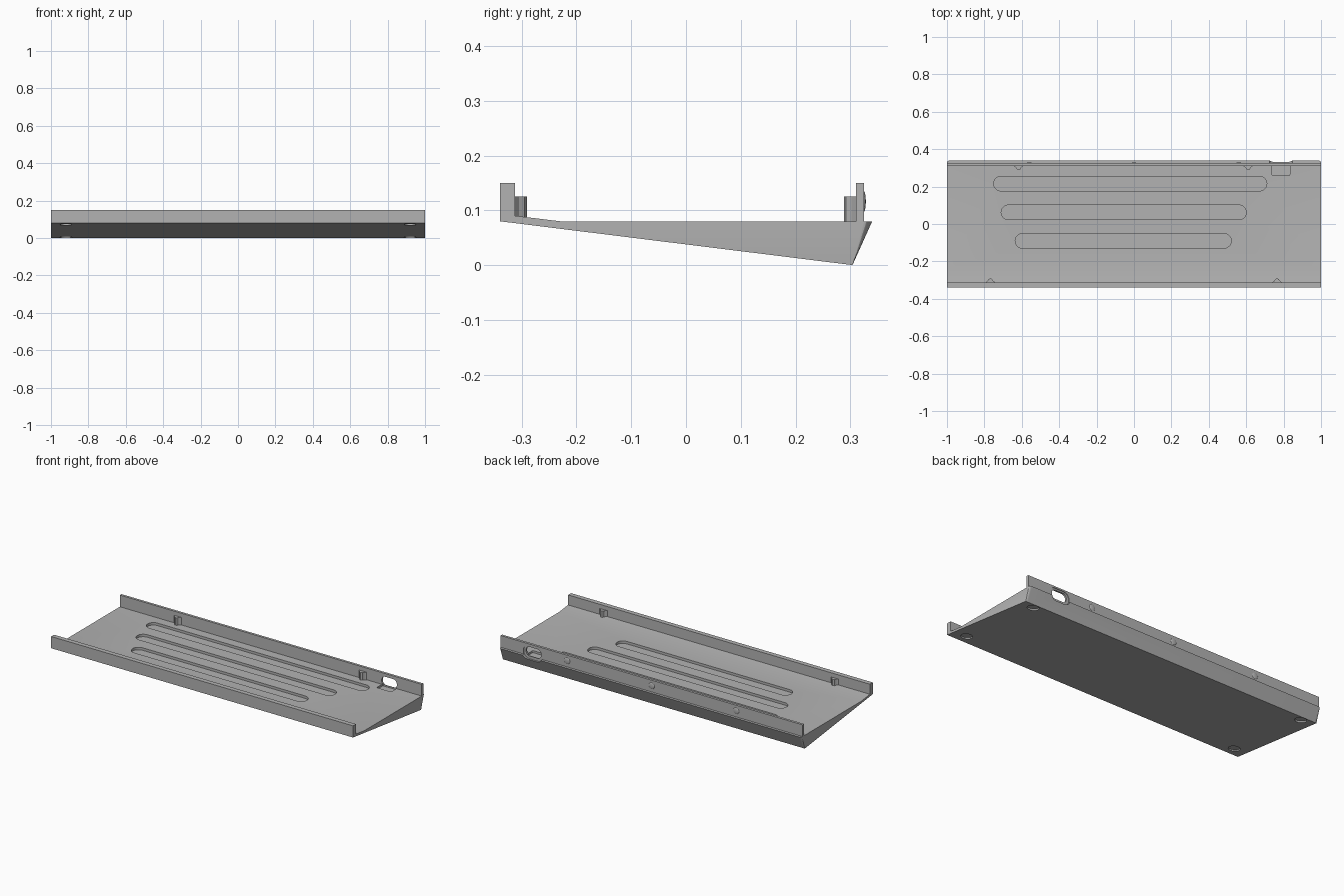
import bpy
import bmesh
import math
from mathutils import Matrix, Vector

cube = bpy.data.objects.get("Cube")
if cube:
    bpy.data.objects.remove(cube, do_unlink=True)

grey = bpy.data.materials.new("mid grey")
grey.use_nodes = True
colour = (0.45, 0.45, 0.45, 1)
grey.diffuse_color = colour
grey.node_tree.nodes["Principled BSDF"].inputs["Base Color"].default_value = colour


def add_object(name, bm):
    bmesh.ops.recalc_face_normals(bm, faces=bm.faces)
    mesh = bpy.data.meshes.new(name)
    bm.to_mesh(mesh)
    bm.free()
    mesh.materials.append(grey)
    obj = bpy.data.objects.new(name, mesh)
    bpy.context.collection.objects.link(obj)
    return obj


def loft(name, rings):
    """Skin a list of equal-length closed rings and cap both ends."""
    bm = bmesh.new()
    rows = [[bm.verts.new(p) for p in ring] for ring in rings]
    for a, b in zip(rows, rows[1:]):
        for i in range(len(a)):
            j = (i + 1) % len(a)
            bm.faces.new((a[i], a[j], b[j], b[i]))
    bm.faces.new(rows[0])
    bm.faces.new(rows[-1])
    return add_object(name, bm)


def stadium(width, height, radius, steps=10):
    """Rounded rectangle outline centred on the origin."""
    pts = []
    for q, (sx, sy) in enumerate(((1, 1), (-1, 1), (-1, -1), (1, -1))):
        for k in range(steps + 1):
            a = math.pi / 2 * (q + k / steps)
            pts.append((sx * (width / 2 - radius) + radius * math.cos(a),
                        sy * (height / 2 - radius) + radius * math.sin(a)))
    return pts


def underside(y):
    return 0.08 - (y + 0.34) * 0.121


def cut(target, cutter):
    mod = target.modifiers.new(cutter.name, "BOOLEAN")
    mod.object = cutter
    mod.operation = "DIFFERENCE"
    mod.solver = "EXACT"
    cutter.hide_render = True
    cutter.hide_viewport = True
    cutter.display_type = "WIRE"


# Wedge tray with front lip, back wall and ledge; rear corners taper round
def tray_section(x, ledge_y):
    profile = [(-0.34, 0.08), (-0.34, 0.15), (-0.312, 0.15), (-0.312, 0.09),
               (-0.23, 0.08), (0.31, 0.08), (0.31, 0.15), (0.325, 0.15),
               (0.325, 0.08), (ledge_y, 0.08), (0.304, 0)]
    return [(x, y, z) for y, z in profile]


r = 0.014
arc = [(1 - r * (1 - math.cos(t)), 0.326 + r * math.sin(t))
       for t in (math.pi / 2 * k / 6 for k in range(7))]
stations = [(-x, y) for x, y in arc] + arc[::-1]
tray = loft("tray", [tray_section(x, y) for x, y in stations])

# Three long rounded grooves in the floor
for i, (x0, x1, y) in enumerate(((-0.75, 0.71, 0.216), (-0.71, 0.60, 0.062), (-0.635, 0.52, -0.09))):
    outline = stadium(x1 - x0, 0.078, 0.0389)
    cut(tray, loft(f"groove_cutter_{i + 1}",
                   [[((x0 + x1) / 2 + u, y + v, z) for u, v in outline] for z in (0.065, 0.1)]))

# Cable port: outer recess, through hole and floor pocket
port_x = 0.785


def port_cutter(name, width, height, z, y0, y1):
    outline = stadium(width, height, height * 0.45)
    return loft(name, [[(port_x + u, y, z + v) for u, v in outline] for y in (y0, y1)])


cut(tray, port_cutter("port_recess_cutter", 0.13, 0.08, 0.10, 0.321, 0.4))
cut(tray, port_cutter("port_hole_cutter", 0.10, 0.054, 0.104, 0.29, 0.4))
pocket = stadium(0.096, 0.06, 0.006, 3)
cut(tray, loft("port_pocket_cutter",
               [[(port_x + u, 0.289 + v * 0.98, z) for u, v in pocket] for z in (0.068, 0.083)]))

# Four round foot recesses underneath
tilt = Matrix.Rotation(-math.atan(0.121), 4, "X")
for sx in (-1, 1):
    for y in (-0.275, 0.27):
        bm = bmesh.new()
        bmesh.ops.create_cone(bm, cap_ends=True, segments=32, radius1=0.032, radius2=0.032,
                              depth=0.014,
                              matrix=Matrix.Translation((sx * 0.92, y, underside(y))) @ tilt)
        cut(tray, add_object("foot_recess_cutter", bm))

# Clip posts inside the front lip and back wall
for name, y, d, z0, xs in (("back_clip", 0.3105, -1, 0.078, (-0.617, 0.61)),
                           ("front_clip", -0.3125, 1, 0.086, (-0.768, 0.765))):
    for x in xs:
        outline = [(-0.026, 0), (-0.015, 0.008), (-0.009, 0.018), (0, 0.022),
                   (0.009, 0.018), (0.015, 0.008), (0.026, 0)]
        loft(name, [[(x + u, y + d * v, z) for u, v in outline] for z in (z0, 0.125)])

# Shallow domed bumps on the outside of the back wall
for x in (-0.56, 0, 0.56):
    bm = bmesh.new()
    bmesh.ops.create_uvsphere(bm, u_segments=20, v_segments=10, radius=0.019)
    bmesh.ops.scale(bm, vec=Vector((1, 0.2, 1)), verts=bm.verts)
    bmesh.ops.translate(bm, vec=Vector((x, 0.3245, 0.116)), verts=bm.verts)
    bump = add_object("wall_bump", bm)
    for p in bump.data.polygons:
        p.use_smooth = True

# Smooth the rounded cuts while keeping hard edges
bpy.ops.object.select_all(action="DESELECT")
tray.select_set(True)
bpy.context.view_layer.objects.active = tray
for mod in list(tray.modifiers):
    bpy.ops.object.modifier_apply(modifier=mod.name)
bpy.ops.object.shade_smooth_by_angle(angle=math.radians(25))
for obj in [o for o in bpy.data.objects if "_cutter" in o.name]:
    bpy.data.objects.remove(obj, do_unlink=True)
